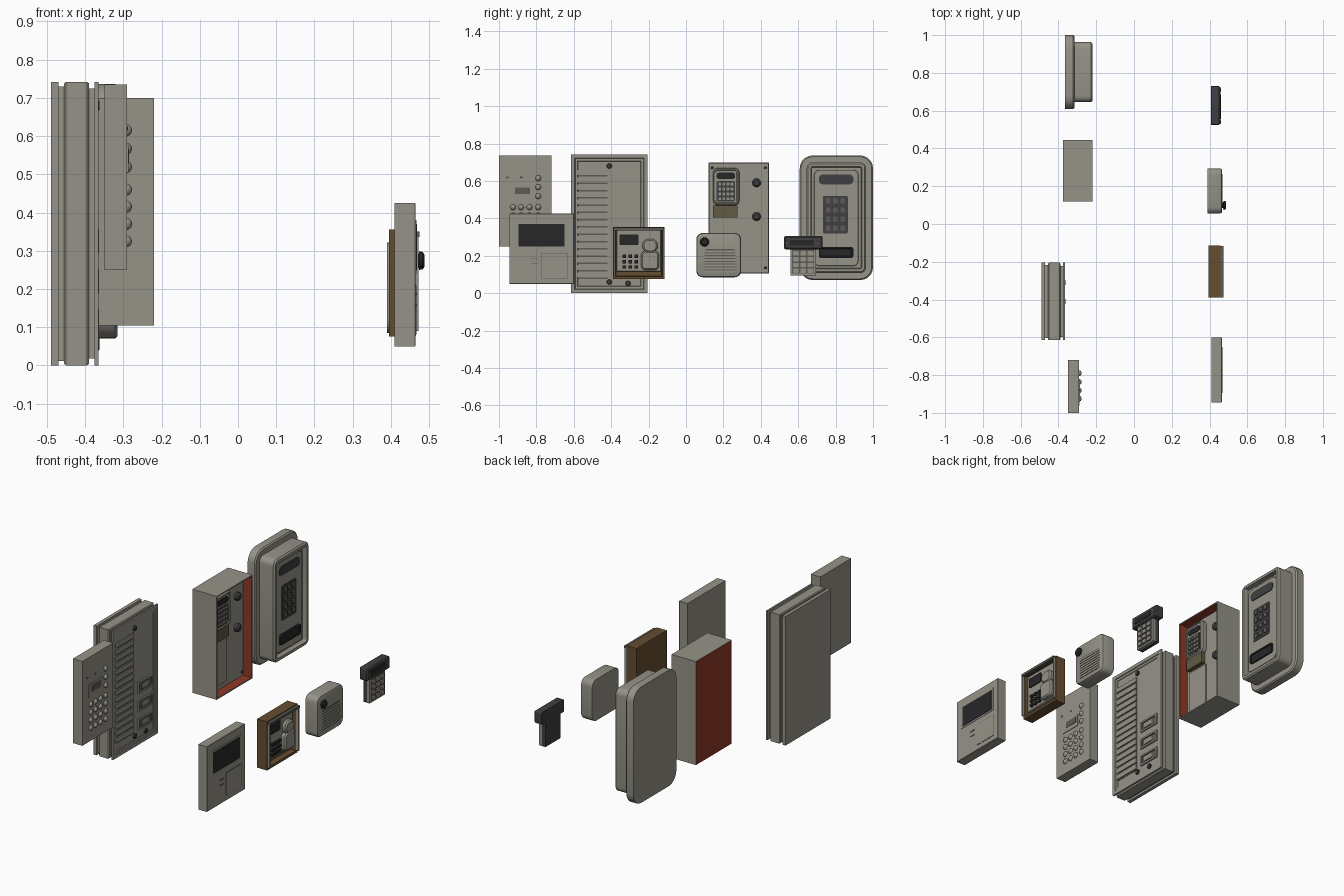
import bpy, bmesh, math

def material(name, r, g, b):
    m = bpy.data.materials.new(name)
    m.diffuse_color = (r, g, b, 1)
    return m

GREY = material("warm grey", 0.30, 0.29, 0.245)
MID = material("shadow grey", 0.11, 0.105, 0.09)
DARK = material("charcoal", 0.05, 0.05, 0.054)
BLACK = material("screen black", 0.02, 0.02, 0.022)
BROWN = material("wood brown", 0.13, 0.075, 0.03)
TAN = material("dull tan", 0.12, 0.10, 0.06)
RED = material("brick red", 0.27, 0.04, 0.02)

def finish(name, bm, mats):
    bmesh.ops.recalc_face_normals(bm, faces=bm.faces)
    me = bpy.data.meshes.new(name)
    bm.to_mesh(me)
    bm.free()
    for m in mats:
        me.materials.append(m)
    ob = bpy.data.objects.new(name, me)
    bpy.context.collection.objects.link(ob)
    bpy.context.view_layer.objects.active = ob
    ob.select_set(True)
    bpy.ops.object.shade_smooth_by_angle(angle=math.radians(35))
    ob.select_set(False)
    return ob

def outline(y0, y1, z0, z1, r, seg=5):
    """Rounded rectangle in the y-z plane."""
    if r <= 0:
        return [(y0, z0), (y1, z0), (y1, z1), (y0, z1)]
    pts = []
    corners = [(y0 + r, z0 + r, 180), (y1 - r, z0 + r, 270), (y1 - r, z1 - r, 0), (y0 + r, z1 - r, 90)]
    for cy, cz, a in corners:
        for i in range(seg + 1):
            t = math.radians(a + 90 * i / seg)
            pts.append((cy + r * math.cos(t), cz + r * math.sin(t)))
    return pts

def panel(name, rings, y0, y1, z0, z1, mats=(GREY,), r=0.0, back=0, front=0):
    """Stack of outlines along x. Ring = (x, inset[, material of the band after it])."""
    bm = bmesh.new()
    loops = []
    for ring in rings:
        x, d = ring[:2]
        rr = max(r - d, 0.004) if r > 0 else 0
        loops.append([bm.verts.new((x, y, z)) for y, z in outline(y0 + d, y1 - d, z0 + d, z1 - d, rr)])
    n = len(loops[0])
    for k in range(len(loops) - 1):
        for i in range(n):
            j = (i + 1) % n
            f = bm.faces.new((loops[k][i], loops[k][j], loops[k + 1][j], loops[k + 1][i]))
            f.material_index = rings[k][2] if len(rings[k]) > 2 else 0
    bm.faces.new(loops[0][::-1]).material_index = back
    bm.faces.new(loops[-1]).material_index = front
    return finish(name, bm, mats)

def plate(name, x0, x1, y0, y1, z0, z1, mat=GREY, r=0.0):
    return panel(name, [(x0, 0), (x1, 0)], y0, y1, z0, z1, (mat,), r)

def disc(name, x0, x1, y, z, r, mat=DARK):
    """Round knob or screw with a chamfered front."""
    c = (x1 - x0) * 0.35
    return panel(name, [(x0, 0), (x1 - c, 0), (x1, c)], y - r, y + r, z - r, z + r, (mat,), r * 0.999)

def dome(name, x, y, z, r, mat=GREY):
    bm = bmesh.new()
    bmesh.ops.create_uvsphere(bm, u_segments=14, v_segments=8, radius=r)
    bmesh.ops.translate(bm, verts=bm.verts, vec=(x, y, z))
    return finish(name, bm, (mat,))

def keys(name, x0, x1, ys, zs, w, h, mat):
    for z in zs:
        for y in ys:
            plate(name, x0, x1, y - w / 2, y + w / 2, z - h / 2, z + h / 2, mat, min(w, h) * 0.2)

# Wide keypad unit with domed buttons
plate("button_unit_body", -0.35, -0.29, -1.0, -0.72, 0.25, 0.735)
plate("button_unit_display_rim", -0.29, -0.287, -0.945, -0.82, 0.505, 0.577)
plate("button_unit_display", -0.287, -0.285, -0.915, -0.835, 0.53, 0.565, MID)
for z in (0.615, 0.567, 0.519):
    dome("button_unit_side_button", -0.293, -0.79, z, 0.016)
for z in (0.46, 0.415, 0.37, 0.325):
    for y in (-0.925, -0.882, -0.837, -0.79):
        dome("button_unit_button", -0.293, y, z, 0.016)
for y in (-0.955, -0.88):
    disc("button_unit_screw", -0.29, -0.288, y, 0.62, 0.005, MID)

# Large louvred directory unit
panel("directory_body", [(-0.49, 0), (-0.47, 0), (-0.47, 0.012), (-0.455, 0.012), (-0.455, 0.004),
      (-0.45, 0), (-0.395, 0), (-0.39, 0.004), (-0.39, 0.018), (-0.375, 0.018), (-0.375, 0),
      (-0.365, 0), (-0.365, 0.02), (-0.369, 0.023), (-0.369, 0.036), (-0.372, 0.038)],
      -0.615, -0.205, 0, 0.742)
for i in range(15):
    z = 0.645 - i * 0.039
    plate("directory_louvre", -0.372, -0.366, -0.59, -0.42, z - 0.013, z + 0.013)
    plate("directory_slot", -0.372, -0.3705, -0.59, -0.42, z - 0.022, z - 0.014, MID)
for y, z in ((-0.41, 0.68), (-0.41, 0.06), (-0.31, 0.052)):
    disc("directory_screw", -0.372, -0.362, y, z, 0.014)
for z in (0.115, 0.22, 0.325):
    panel("directory_name_holder", [(-0.372, 0), (-0.364, 0), (-0.364, 0.01, 1), (-0.369, 0.012, 1)],
          -0.38, -0.245, z - 0.032, z + 0.032, (GREY, MID), front=1)
    plate("directory_name_card", -0.369, -0.366, -0.35, -0.29, z - 0.013, z + 0.013)

# Deep box with a red lining
panel("lined_box", [(-0.375, 0), (-0.22, 0), (-0.22, 0.007, 1), (-0.275, 0.007)],
      0.12, 0.445, 0.105, 0.70, (GREY, RED), back=1)
panel("lined_box_keypad", [(-0.275, 0), (-0.25, 0), (-0.243, 0.006), (-0.243, 0.012), (-0.248, 0.014)],
      0.145, 0.285, 0.47, 0.67, (GREY,), 0.025)
plate("lined_box_speaker", -0.248, -0.245, 0.163, 0.263, 0.61, 0.645, BLACK, 0.015)
plate("lined_box_key_field", -0.248, -0.246, 0.163, 0.263, 0.49, 0.6, DARK, 0.012)
keys("lined_box_key", -0.246, -0.241, (0.18, 0.202, 0.224, 0.246), (0.505, 0.531, 0.557, 0.583), 0.015, 0.016, GREY)
plate("lined_box_block", -0.275, -0.25, 0.145, 0.275, 0.405, 0.47, TAN)
plate("lined_box_lower_cover", -0.275, -0.27, 0.145, 0.285, 0.14, 0.395)
for z in (0.59, 0.41):
    disc("lined_box_knob", -0.275, -0.25, 0.377, z, 0.023)
for z in (0.67, 0.135):
    for y in (0.14, 0.425):
        disc("lined_box_screw", -0.275, -0.27, y, z, 0.007)

# Rounded two-step panel
panel("rounded_unit", [(-0.365, 0), (-0.322, 0), (-0.315, 0.007), (-0.315, 0.037), (-0.228, 0.037),
      (-0.22, 0.045), (-0.22, 0.06), (-0.245, 0.064)], 0.608, 1.0, 0.07, 0.737, (GREY,), 0.07)
panel("rounded_unit_face", [(-0.245, 0), (-0.238, 0), (-0.236, 0.002)],
      0.685, 0.922, 0.145, 0.66, (GREY,), 0.03)
plate("rounded_unit_speaker", -0.236, -0.232, 0.71, 0.895, 0.582, 0.635, DARK, 0.022)
plate("rounded_unit_key_field", -0.236, -0.233, 0.732, 0.865, 0.32, 0.52, DARK, 0.008)
keys("rounded_unit_key", -0.233, -0.227, (0.76, 0.799, 0.838), (0.347, 0.396, 0.445, 0.494), 0.025, 0.028, MID)
panel("rounded_unit_card_slot", [(-0.236, 0), (-0.226, 0), (-0.226, 0.008), (-0.23, 0.01)],
      0.71, 0.895, 0.188, 0.247, (BLACK,), 0.012)

# Monitor with a door
panel("monitor_body", [(0.41, 0), (0.463, 0), (0.465, 0.002)], -0.945, -0.6, 0.05, 0.425)
plate("monitor_screen_rim", 0.465, 0.467, -0.91, -0.635, 0.24, 0.38)
plate("monitor_screen", 0.467, 0.469, -0.895, -0.65, 0.25, 0.37, BLACK)
plate("monitor_door_gap", 0.465, 0.4657, -0.775, -0.63, 0.078, 0.212, MID)
plate("monitor_door", 0.465, 0.467, -0.772, -0.633, 0.081, 0.209)
for z in (0.155, 0.185):
    plate("monitor_mark", 0.465, 0.468, -0.83, -0.795, z, z + 0.004, MID)

# Wooden framed handset unit
panel("wood_frame", [(0.395, 0), (0.458, 0), (0.458, 0.014), (0.425, 0.016)],
      -0.39, -0.115, 0.075, 0.355, (BROWN,))
panel("wood_unit_face", [(0.425, 0), (0.44, 0), (0.444, 0.004)], -0.372, -0.133, 0.115, 0.338)
plate("wood_unit_hood", 0.455, 0.475, -0.388, -0.117, 0.336, 0.35, MID)
plate("wood_unit_screen", 0.444, 0.449, -0.355, -0.255, 0.258, 0.315, BLACK, 0.006)
plate("wood_unit_trim_left", 0.455, 0.472, -0.388, -0.38, 0.09, 0.336, GREY)
plate("wood_unit_trim_right", 0.455, 0.472, -0.125, -0.117, 0.09, 0.336, GREY)
keys("wood_unit_key", 0.444, 0.455, (-0.33, -0.298, -0.266), (0.14, 0.168, 0.197), 0.021, 0.018, BLACK)
panel("wood_unit_handset", [(0.444, 0), (0.462, 0), (0.47, 0.008)],
      -0.24, -0.145, 0.125, 0.225, (GREY,), 0.02)
panel("wood_unit_earpiece", [(0.444, 0), (0.46, 0), (0.468, 0.008)],
      -0.232, -0.152, 0.218, 0.29, (GREY,), 0.032)

# Rounded speaker with a knob
panel("speaker_body", [(0.39, 0), (0.455, 0), (0.463, 0.004), (0.466, 0.01)],
      0.055, 0.295, 0.085, 0.322, (GREY,), 0.035)
panel("speaker_knob", [(0.466, 0.01), (0.472, 0.01), (0.474, 0), (0.483, 0.001), (0.488, 0.008)],
      0.075, 0.123, 0.25, 0.298, (BLACK,), 0.0239)
plate("speaker_grille_back", 0.466, 0.4668, 0.10, 0.265, 0.11, 0.235, MID, 0.01)
for i in range(8):
    z = 0.117 + i * 0.0152
    plate("speaker_slat", 0.466, 0.469, 0.10, 0.265, z - 0.005, z + 0.005)

# Small keypad with a dark reader head
panel("reader_head", [(0.407, 0), (0.45, 0), (0.457, 0.006)], 0.525, 0.73, 0.235, 0.305, (DARK,), 0.006)
plate("reader_window", 0.457, 0.46, 0.555, 0.685, 0.255, 0.285, BLACK, 0.006)
for y in (0.54, 0.71):
    disc("reader_screw", 0.457, 0.46, y, 0.27, 0.008, MID)
plate("reader_keypad_back", 0.407, 0.43, 0.558, 0.695, 0.095, 0.235, DARK)
plate("reader_keypad_face", 0.43, 0.447, 0.558, 0.695, 0.095, 0.235)
plate("reader_key_field", 0.447, 0.4485, 0.568, 0.685, 0.105, 0.23, MID)
keys("reader_key", 0.4485, 0.456, (0.588, 0.6265, 0.665), (0.12, 0.151, 0.182, 0.213), 0.031, 0.023, GREY)
